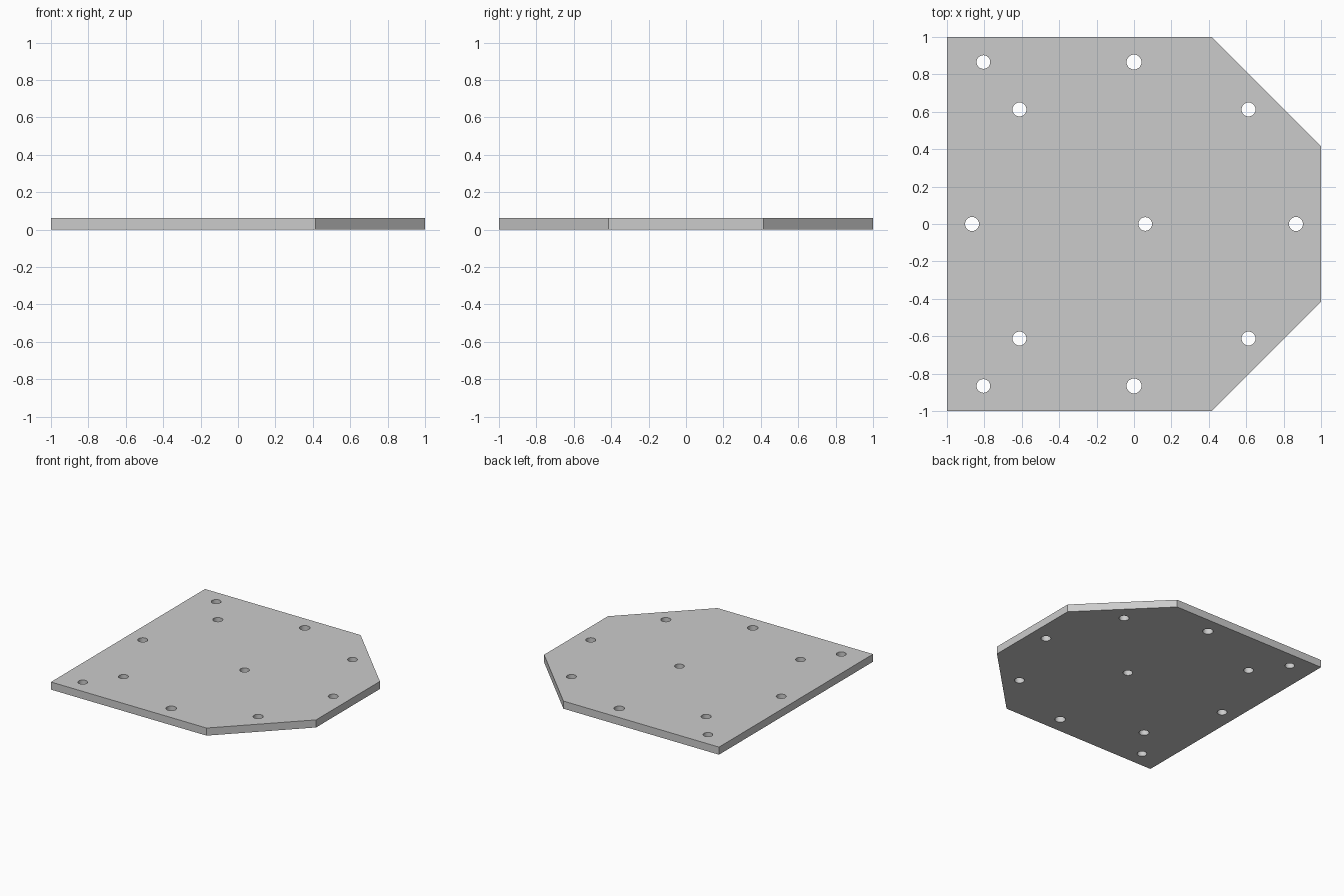
import bpy, bmesh
from math import cos, sin, pi, sqrt

if "Cube" in bpy.data.objects:
    bpy.data.objects.remove(bpy.data.objects["Cube"])

T = 0.0625             # plate thickness
C = sqrt(2) - 1        # chamfer start (regular octagon corner)
R = 0.866              # bolt circle radius

curve = bpy.data.curves.new("mounting_plate", 'CURVE')
curve.dimensions = '2D'
curve.fill_mode = 'BOTH'
curve.extrude = T / 2


def add_loop(points):
    s = curve.splines.new('POLY')
    s.points.add(len(points) - 1)
    for p, (x, y) in zip(s.points, points):
        p.co = (x, y, 0, 1)
    s.use_cyclic_u = True


def add_hole(x, y, r=0.0365, n=32):
    add_loop([(x + r * cos(2 * pi * i / n), y + r * sin(2 * pi * i / n))
              for i in range(n)])


# Plate outline: square with the two right-hand corners cut off
add_loop([(-1, -1), (C, -1), (1, -C), (1, C), (C, 1), (-1, 1)])

# Ring of eight bolt holes, slightly larger at front and back
for k in range(8):
    a = k * pi / 4
    add_hole(R * cos(a), R * sin(a), 0.04 if k in (2, 6) else 0.0375)

# Left corner holes and the offset middle hole
for side in (-1, 1):
    add_hole(-0.805, side * R)
add_hole(0.06, 0)

# Convert the filled profile to a clean, welded mesh
plate = bpy.data.objects.new("mounting_plate", curve)
bpy.context.collection.objects.link(plate)
bpy.context.view_layer.objects.active = plate
plate.select_set(True)
bpy.ops.object.convert(target='MESH')
plate = bpy.context.object
plate.name = "mounting_plate"
bm = bmesh.new()
bm.from_mesh(plate.data)
bmesh.ops.remove_doubles(bm, verts=bm.verts, dist=1e-5)
bmesh.ops.translate(bm, verts=bm.verts, vec=(0, 0, T / 2))
bmesh.ops.recalc_face_normals(bm, faces=bm.faces)
bm.to_mesh(plate.data)
bm.free()
bpy.ops.object.shade_smooth_by_angle()
